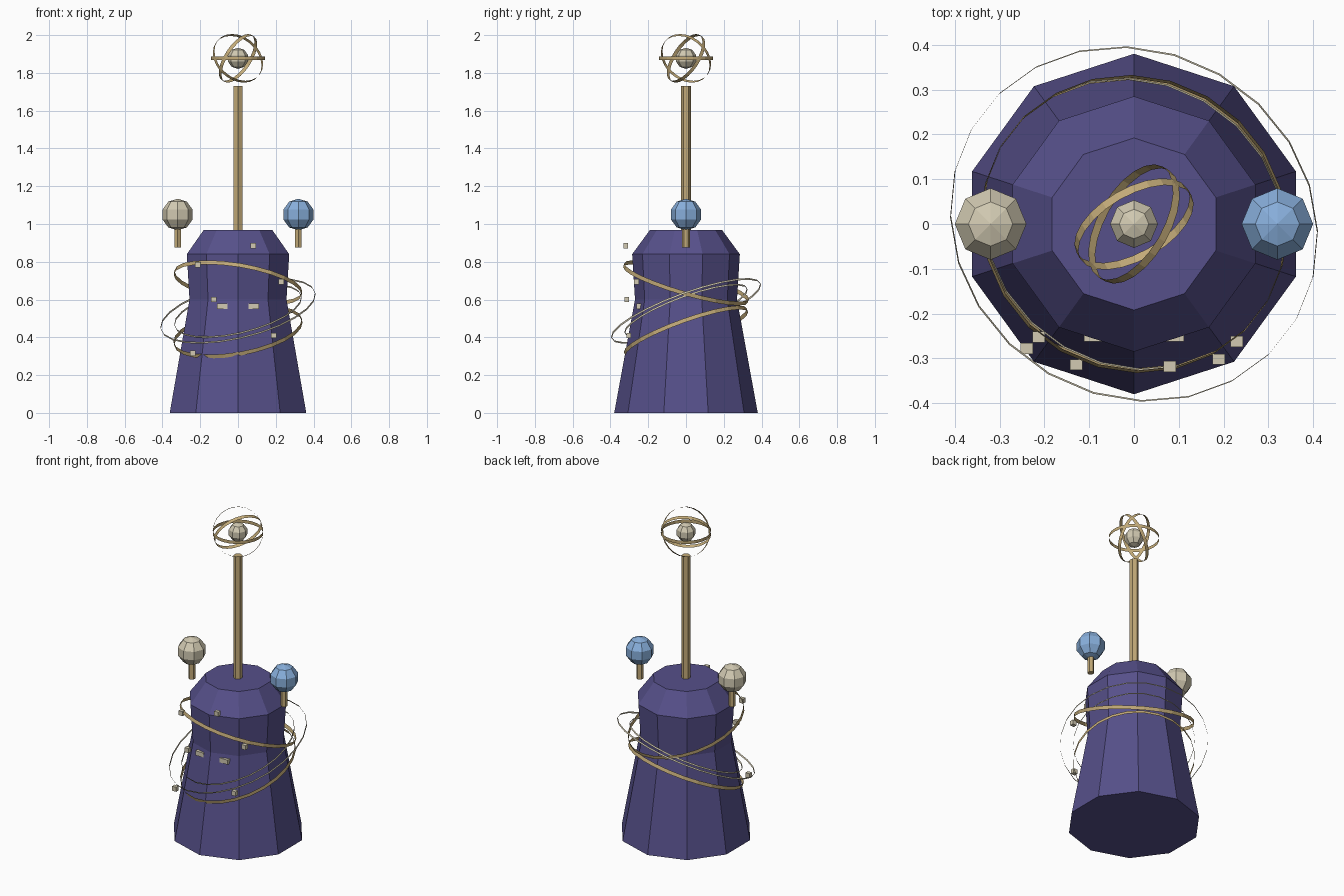
import bpy, bmesh, math
from mathutils import Vector, Matrix

if "Cube" in bpy.data.objects:
    bpy.data.objects.remove(bpy.data.objects["Cube"])


def material(name, rgb):
    m = bpy.data.materials.new(name)
    lin = [((c / 255 + 0.055) / 1.055) ** 2.4 for c in rgb]
    m.diffuse_color = (*lin, 1)
    m.use_nodes = True
    m.node_tree.nodes["Principled BSDF"].inputs["Base Color"].default_value = m.diffuse_color
    return m


PURPLE = material("purple cloth", (86, 80, 138))
GOLD = material("antique gold", (194, 170, 120))
CREAM = material("cream", (210, 202, 178))
BLUE = material("sky blue", (136, 175, 220))


def finish(name, bm, mat):
    me = bpy.data.meshes.new(name)
    bm.to_mesh(me)
    bm.free()
    me.materials.append(mat)
    ob = bpy.data.objects.new(name, me)
    bpy.context.collection.objects.link(ob)
    return ob


def lathe(name, profile, sides, mat, x=0.0, start=90, caps=True):
    """Flat-sided turned solid from (radius, z) points."""
    bm = bmesh.new()
    rings = []
    for r, z in profile:
        rings.append([bm.verts.new((x + r * math.cos(math.radians(start) + math.tau * i / sides),
                                    r * math.sin(math.radians(start) + math.tau * i / sides), z))
                      for i in range(sides)])
    for low, high in zip(rings, rings[1:]):
        for i in range(sides):
            j = (i + 1) % sides
            bm.faces.new((low[i], low[j], high[j], high[i]))
    if caps:
        bm.faces.new(rings[0][::-1])
        bm.faces.new(rings[-1])
    return finish(name, bm, mat)


def band(name, radius, height, centre_z, normal, mat):
    """Thin tilted hoop, its axis along the given normal."""
    ob = lathe(name, [(radius, -height / 2), (radius, height / 2)], 24, mat, caps=False)
    turn = Vector((0, 0, 1)).rotation_difference(Vector(normal).normalized())
    ob.data.transform(Matrix.Translation((0, 0, centre_z)) @ turn.to_matrix().to_4x4())
    return ob


def ball(name, radius, x, z, mat):
    bm = bmesh.new()
    bmesh.ops.create_uvsphere(bm, u_segments=8, v_segments=5, radius=radius,
                              matrix=Matrix.Translation((x, 0, z)))
    return finish(name, bm, mat)


def box(name, centre, size, mat):
    bm = bmesh.new()
    bmesh.ops.create_cube(bm, size=1, matrix=Matrix.Translation(centre) @ Matrix.Diagonal((*size, 1)))
    return finish(name, bm, mat)


# robe-like body and central mast
lathe("body", [(0.38, 0), (0.27, 0.6), (0.285, 0.84), (0.192, 0.967)], 10, PURPLE)
lathe("mast", [(0.026, 0.95), (0.026, 1.73)], 6, GOLD)

# orbs floating above the shoulders, each on a short stem
for side, x, mat in (("left", -0.32, CREAM), ("right", 0.32, BLUE)):
    lathe(side + "_stem", [(0.02, 0.875), (0.02, 1.0)], 6, GOLD, x=x)
    ball(side + "_orb", 0.084, x, 1.05, mat)

# hoops circling the body
band("upper_gold_hoop", 0.343, 0.022, 0.688, (0.17, 0.29, 1), GOLD)
band("lower_gold_hoop", 0.345, 0.022, 0.428, (-0.19, -0.36, 1), GOLD)
band("outer_cream_hoop", 0.42, 0.01, 0.54, (-0.24, -0.37, 1), CREAM)
band("inner_cream_hoop", 0.345, 0.01, 0.54, (-0.24, -0.37, 1), CREAM)

# small armillary at the top
ball("armillary_core", 0.056, 0, 1.877, CREAM)
for i, n in enumerate([(0, 0, 1), (0.433, -0.75, 0.5), (-0.75, 0.433, 0.5)]):
    band(f"armillary_ring_{i + 1}", 0.143, 0.02, 1.877, n, GOLD)

# eyes
for side, x in (("left", -0.084), ("right", 0.084)):
    box(side + "_eye", (x, -0.25, 0.564), (0.055, 0.025, 0.028), CREAM)

# loose cubes drifting in front of the body
for i, p in enumerate([(0.08, -0.318, 0.885), (-0.213, -0.252, 0.785), (0.229, -0.262, 0.695),
                       (-0.129, -0.314, 0.6), (0.189, -0.302, 0.41), (-0.239, -0.278, 0.315)]):
    box(f"floating_cube_{i + 1}", p, (0.028, 0.024, 0.028), CREAM)
